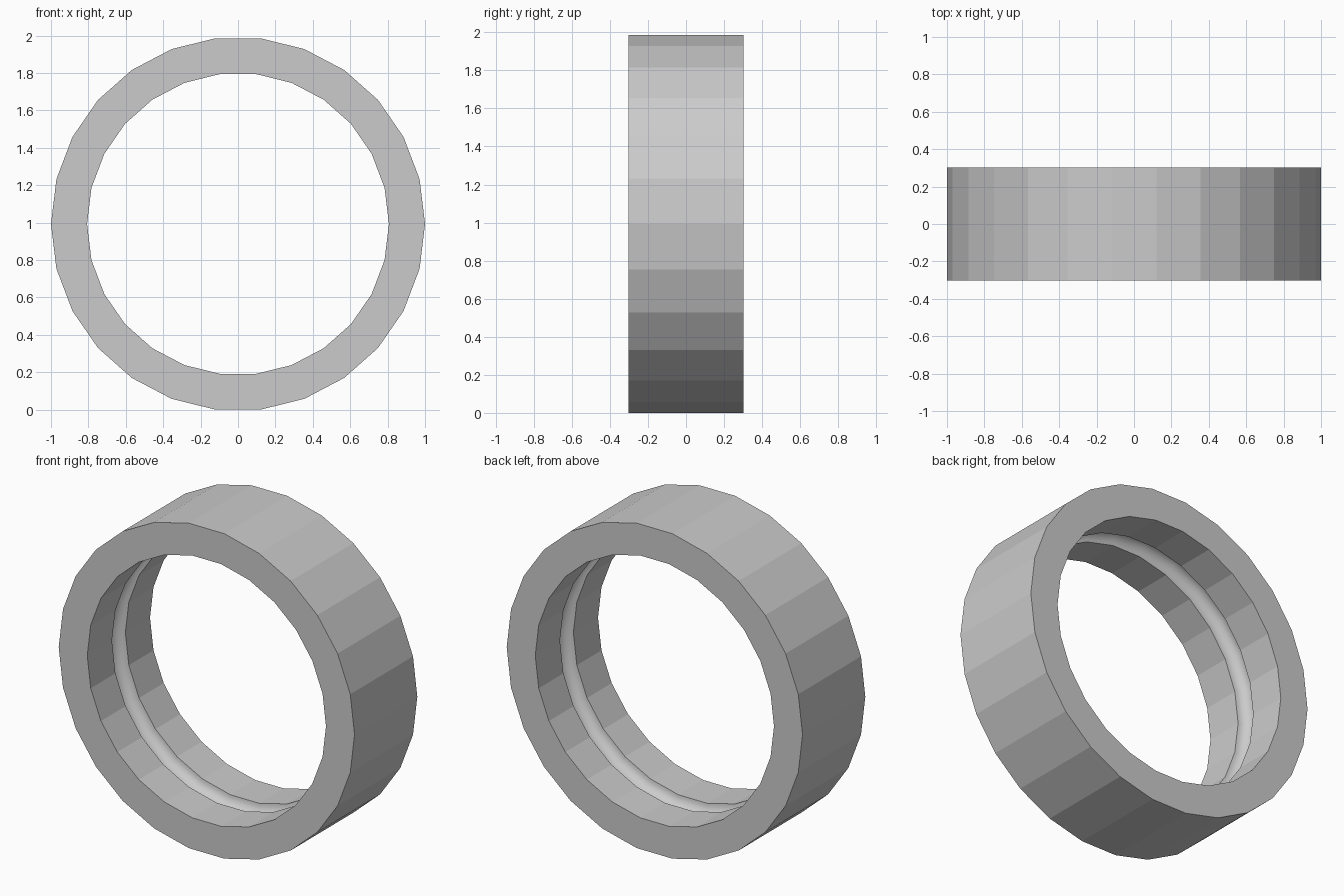
import bpy, bmesh
from math import sin, cos, pi

cube = bpy.data.objects.get("Cube")
if cube:
    bpy.data.objects.remove(cube, do_unlink=True)

SIDES = 26
OUTER, INNER, HALF_WIDTH = 1.0, 0.807, 0.303
GROOVE = 0.065          # radius of the round inner groove
ARC_STEPS = 12
CENTRE_Z = cos(pi / SIDES)

grey = bpy.data.materials.new("plain grey")
grey.use_nodes = True
colour = (0.6, 0.6, 0.6, 1)
grey.diffuse_color = colour
grey.node_tree.nodes["Principled BSDF"].inputs["Base Color"].default_value = colour

# Cross-section (radius, y): square outside, round groove around the bore
arc = [(INNER + GROOVE * sin(pi * i / ARC_STEPS), GROOVE * cos(pi * i / ARC_STEPS))
       for i in range(ARC_STEPS + 1)]
profile = [(OUTER, -HALF_WIDTH), (OUTER, HALF_WIDTH), (INNER, HALF_WIDTH),
           *arc, (INNER, -HALF_WIDTH)]

# Sweep the section round the axle
bm = bmesh.new()
rings = []
for s in range(SIDES):
    a = 2 * pi * s / SIDES
    rings.append([bm.verts.new((r * cos(a), y, CENTRE_Z + r * sin(a))) for r, y in profile])
n = len(profile)
for s in range(SIDES):
    here, there = rings[s], rings[(s + 1) % SIDES]
    for i in range(n):
        j = (i + 1) % n
        face = bm.faces.new((here[i], here[j], there[j], there[i]))
        face.smooth = 3 <= i < 3 + ARC_STEPS      # only the groove is smooth
bmesh.ops.recalc_face_normals(bm, faces=bm.faces)

# Hard lips along the groove
for e in bm.edges:
    if len({f.smooth for f in e.link_faces}) == 2:
        e.smooth = False

mesh = bpy.data.meshes.new("grooved_ring")
bm.to_mesh(mesh)
bm.free()
mesh.materials.append(grey)
ring = bpy.data.objects.new("grooved_ring", mesh)
bpy.context.collection.objects.link(ring)
